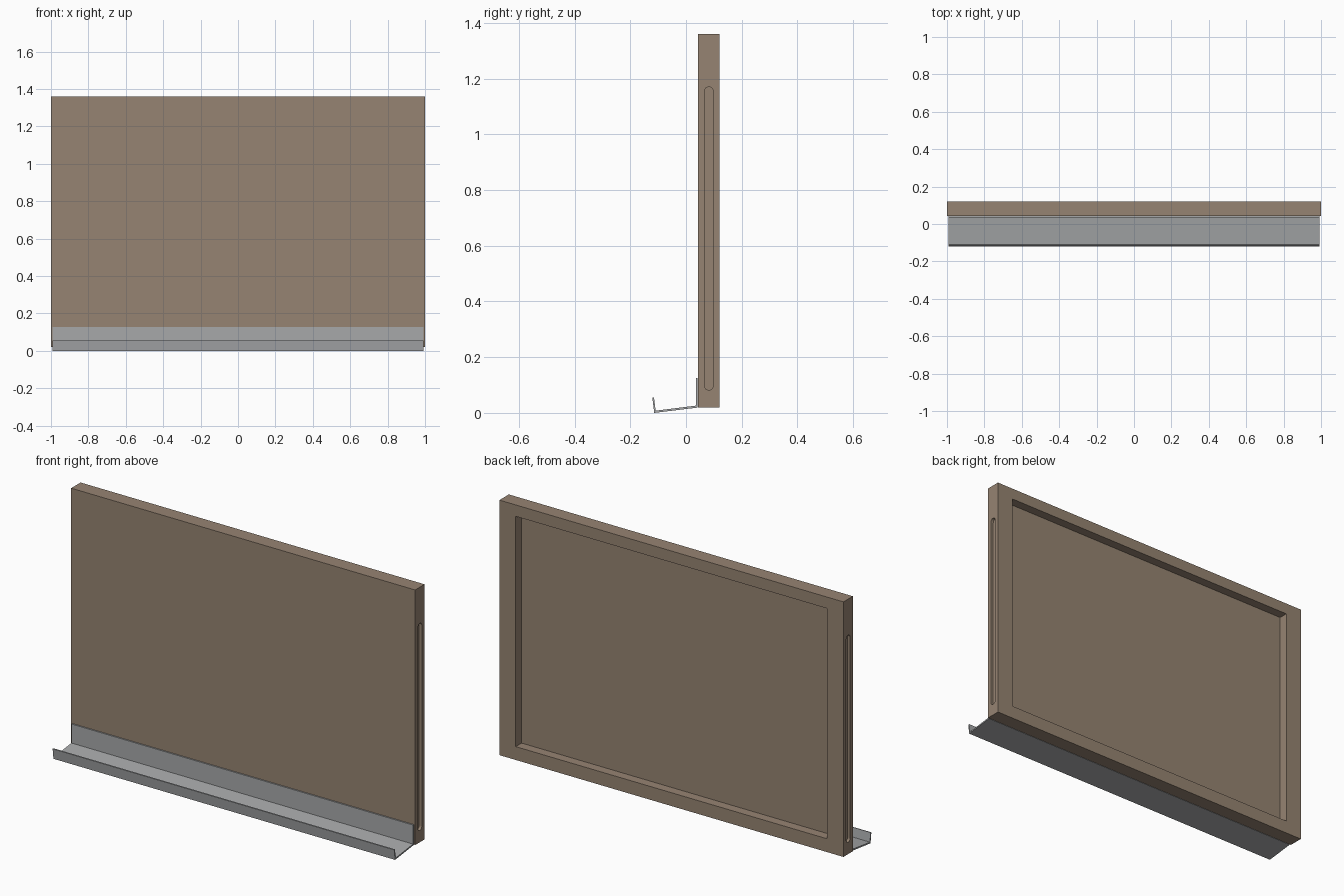
import bpy, bmesh, math

if "Cube" in bpy.data.objects:
    bpy.data.objects.remove(bpy.data.objects["Cube"])


def material(name, rgb):
    m = bpy.data.materials.new(name)
    m.diffuse_color = (*rgb, 1)
    m.use_nodes = True
    m.node_tree.nodes["Principled BSDF"].inputs["Base Color"].default_value = m.diffuse_color
    return m


BROWN = material("warm brown", (0.305, 0.230, 0.168))
GREY = material("brushed grey", (0.385, 0.395, 0.402))


def extrude_x(name, profile, x0, x1, mat):
    """Sweep a closed (y, z) profile along x."""
    bm = bmesh.new()
    face = bm.faces.new([bm.verts.new((x0, y, z)) for y, z in profile])
    new = bmesh.ops.extrude_face_region(bm, geom=[face])["geom"]
    bmesh.ops.translate(bm, vec=(x1 - x0, 0, 0),
                        verts=[v for v in new if isinstance(v, bmesh.types.BMVert)])
    bmesh.ops.recalc_face_normals(bm, faces=bm.faces)
    mesh = bpy.data.meshes.new(name)
    bm.to_mesh(mesh)
    bm.free()
    mesh.materials.append(mat)
    ob = bpy.data.objects.new(name, mesh)
    bpy.context.collection.objects.link(ob)
    return ob


def rect(y0, y1, z0, z1):
    return [(y0, z0), (y1, z0), (y1, z1), (y0, z1)]


def cut(target, cutter):
    mod = target.modifiers.new("cut", 'BOOLEAN')
    mod.object = cutter
    mod.operation = 'DIFFERENCE'
    mod.solver = 'EXACT'
    bpy.context.view_layer.objects.active = target
    bpy.ops.object.modifier_apply(modifier=mod.name)
    bpy.data.objects.remove(cutter, do_unlink=True)


# Board panel
panel = extrude_x("board_panel", rect(0.043, 0.121, 0.02, 1.36), -1, 1, BROWN)

# Recess in the back, leaving a frame
cut(panel, extrude_x("recess_cutter", rect(0.072, 0.2, 0.09, 1.30), -0.905, 0.905, BROWN))

# Round-ended slot in each side edge
r, yc, z0, z1, n = 0.016, 0.082, 0.082, 1.17, 12
slot = [(yc + r * math.cos(math.pi * i / n), z1 - r + r * math.sin(math.pi * i / n))
        for i in range(n + 1)]
slot += [(yc - r * math.cos(math.pi * i / n), z0 + r - r * math.sin(math.pi * i / n))
         for i in range(n + 1)]
for s in (-1, 1):
    cut(panel, extrude_x("slot_cutter", slot, s * 0.985, s * 1.1, BROWN))

# Bent sheet tray: wall flange, sloping shelf and front lip
tray = [(0.042, 0.126), (0.042, 0.019), (-0.114, 0.0), (-0.121, 0.055),
        (-0.115, 0.056), (-0.109, 0.008), (0.035, 0.026), (0.035, 0.126)]
extrude_x("pen_tray", tray, -0.993, 0.993, GREY)
